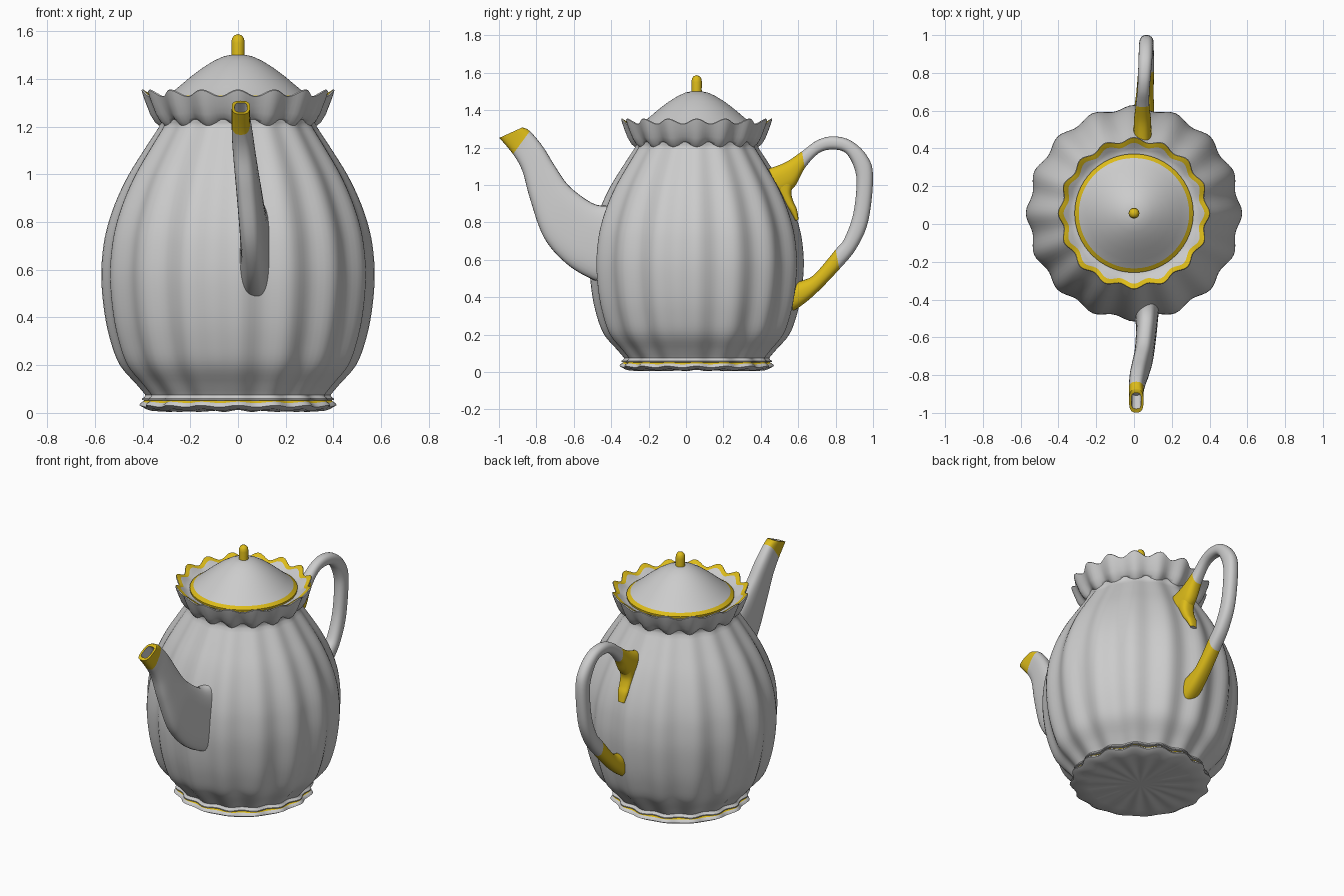
import bpy, bmesh, math

FLUTES, SEG, CY = 16, 144, 0.057
gold = bpy.data.materials.new("gold")
gold.diffuse_color = (0.72, 0.50, 0.01, 1)
grey = bpy.data.materials.new("glaze")
grey.diffuse_color = (0.6, 0.6, 0.6, 1)


def smooth_rows(rows, steps):
    """Catmull-Rom through rows of numbers; also returns the source span of each row."""
    out, span = [], []
    for i in range(len(rows) - 1):
        a, b = rows[max(i - 1, 0)], rows[i]
        c, d = rows[i + 1], rows[min(i + 2, len(rows) - 1)]
        for k in range(steps):
            t = k / steps
            out.append([0.5 * (2 * q + (r - p) * t + (2 * p - 5 * q + 4 * r - s) * t * t
                               + (3 * q - p - 3 * r + s) * t ** 3)
                        for p, q, r, s in zip(a, b, c, d)])
            span.append(i)
    return out + [list(rows[-1])], span


def skin(name, rings, span, gold_spans, cap=False):
    """Join rings of points into one smooth-shaded object with gold bands."""
    bm = bmesh.new()
    vs = [[bm.verts.new(p) for p in ring] for ring in rings]
    n = len(vs[0])
    for i, (a, b) in enumerate(zip(vs, vs[1:])):
        for j in range(n):
            f = bm.faces.new((a[j], a[(j + 1) % n], b[(j + 1) % n], b[j]))
            f.material_index = int(span[i] in gold_spans)
    if cap:
        bm.faces.new(vs[0])
        bm.faces.new(vs[-1])
    bmesh.ops.remove_doubles(bm, verts=bm.verts, dist=1e-5)
    bmesh.ops.recalc_face_normals(bm, faces=bm.faces)
    me = bpy.data.meshes.new(name)
    bm.to_mesh(me)
    bm.free()
    me.materials.append(grey)
    me.materials.append(gold)
    me.shade_smooth()
    me.set_sharp_from_angle(angle=math.radians(50))
    ob = bpy.data.objects.new(name, me)
    bpy.context.collection.objects.link(ob)
    return ob


def lathe(name, profile, gold_spans=(), steps=1):
    """Turn (radius, z, radial wave, vertical wave) rows around the pot axis."""
    rows, span = smooth_rows(profile, steps)
    rings = []
    for r, z, wr, wz in rows:
        ring = []
        for j in range(SEG):
            a = math.tau * j / SEG
            c = math.cos(FLUTES * a)
            rr = max(r + wr * c, 0)
            ring.append((rr * math.cos(a), CY + rr * math.sin(a), z + wz * c))
        rings.append(ring)
    return skin(name, rings, span, gold_spans)


def section(row, power, n=32, scale=1.0):
    """Rounded section between two (y, z) edge points, half width w about x."""
    y1, z1, y2, z2, x, w = row
    pts = []
    for j in range(n):
        a = math.tau * j / n
        c, s = math.cos(a), math.sin(a)
        u = scale * math.copysign(abs(c) ** power, c)
        v = scale * math.copysign(abs(s) ** power, s)
        pts.append((x + w * u, (y1 + y2) / 2 + v * (y1 - y2) / 2,
                    (z1 + z2) / 2 + v * (z1 - z2) / 2))
    return pts


# Fluted belly
lathe("pot_body", [
    (0, .045, 0, 0), (.365, .05, .01, 0), (.378, .075, .01, 0), (.415, .12, .011, 0),
    (.483, .2, .012, 0), (.521, .3, .013, 0), (.547, .42, .013, 0), (.56, .57, .013, 0),
    (.551, .7, .013, 0), (.53, .8, .012, 0), (.495, .9, .011, 0), (.448, 1.0, .009, 0),
    (.388, 1.1, .007, 0), (.325, 1.2, .005, 0), (.30, 1.25, .004, 0), (0, 1.25, 0, 0)],
    steps=4)

# Scalloped foot with a gold line
lathe("foot", [
    (0, .012, 0, 0), (.15, .012, 0, .002), (.30, .008, .003, .004), (.375, .012, .01, .004),
    (.402, .028, .011, .004), (.398, .037, .011, .004), (.388, .044, .011, .003),
    (.378, .053, .01, .003), (.368, .06, .01, .002), (0, .06, 0, 0)], {6})

# Flared collar, gold lip, inner ledge
lathe("collar", [
    (0, 1.225, 0, 0), (.29, 1.225, .004, -.008), (.322, 1.214, .006, -.012),
    (.340, 1.228, .008, -.010), (.358, 1.255, .010, -.004), (.374, 1.29, .011, .004),
    (.386, 1.32, .012, .010), (.392, 1.338, .012, .014), (.388, 1.342, .012, .014),
    (.362, 1.328, .011, .011), (.342, 1.312, .007, .006), (.325, 1.305, .003, .002),
    (.30, 1.30, 0, 0), (0, 1.30, 0, 0)], {8})

# Domed lid with a gold edge
lathe("lid", [
    (0, 1.295, 0, 0), (.312, 1.30, 0, 0), (.314, 1.315, 0, 0), (.292, 1.33, 0, 0),
    (.25, 1.365, 0, 0), (.20, 1.407, 0, 0), (.15, 1.445, 0, 0), (.10, 1.476, 0, 0),
    (.06, 1.494, 0, 0), (.03, 1.50, 0, 0), (0, 1.501, 0, 0)], {1, 2})

# Knob
lathe("knob", [
    (0, 1.49, 0, 0), (.029, 1.49, 0, 0), (.027, 1.51, 0, 0), (.028, 1.55, 0, 0),
    (.025, 1.57, 0, 0), (.016, 1.582, 0, 0), (0, 1.587, 0, 0)], set(range(6)))

# Spout: top edge, bottom edge, x centre, half width
spout = [
    (-.36, .90, -.38, .46, .068, .075), (-.455, .89, -.50, .495, .068, .062),
    (-.53, .92, -.64, .58, .064, .054), (-.63, 1.0, -.76, .72, .052, .050),
    (-.70, 1.10, -.835, .93, .034, .047), (-.765, 1.205, -.875, 1.075, .02, .044),
    (-.835, 1.288, -.925, 1.165, .012, .039), (-.875, 1.308, -.998, 1.252, .012, .038)]
rows, span = smooth_rows(spout, 6)
rings = [section(r, .7) for r in rows]
deep = rows[-7]
rings += [section(rows[-1], .6, scale=.68), section(deep, .6, scale=.6)]
skin("spout", rings, span + [6, 99], {6}, cap=True)

# Handle: outer edge, inner edge, x centre, half width
handle = [
    (.42, 1.08, .47, .92, .045, .048), (.53, 1.12, .575, .985, .045, .045),
    (.62, 1.18, .635, 1.09, .045, .036), (.70, 1.238, .71, 1.17, .05, .032),
    (.785, 1.26, .785, 1.19, .055, .034), (.88, 1.238, .855, 1.17, .06, .036),
    (.965, 1.16, .90, 1.09, .064, .038), (1.0, 1.05, .912, 1.0, .066, .038),
    (.975, .81, .893, .84, .066, .038), (.91, .66, .845, .71, .066, .04),
    (.82, .55, .80, .655, .064, .042), (.70, .425, .69, .525, .058, .046),
    (.61, .35, .625, .49, .054, .052), (.54, .31, .55, .47, .054, .054)]
rows, span = smooth_rows(handle, 5)
skin("handle", [section(r, .85) for r in rows], span, {0, 1, 10, 11, 12}, cap=True)

# Gold leaf below the upper handle joint
leaf = [
    (.58, 1.01, .46, 1.0, .045, .044), (.563, .96, .50, .94, .045, .042),
    (.575, .91, .53, .89, .045, .038), (.593, .87, .555, .86, .045, .034),
    (.602, .815, .585, .81, .045, .022)]
rows, span = smooth_rows(leaf, 4)
skin("handle_leaf", [section(r, .8) for r in rows], span, {0, 1, 2, 3}, cap=True)
